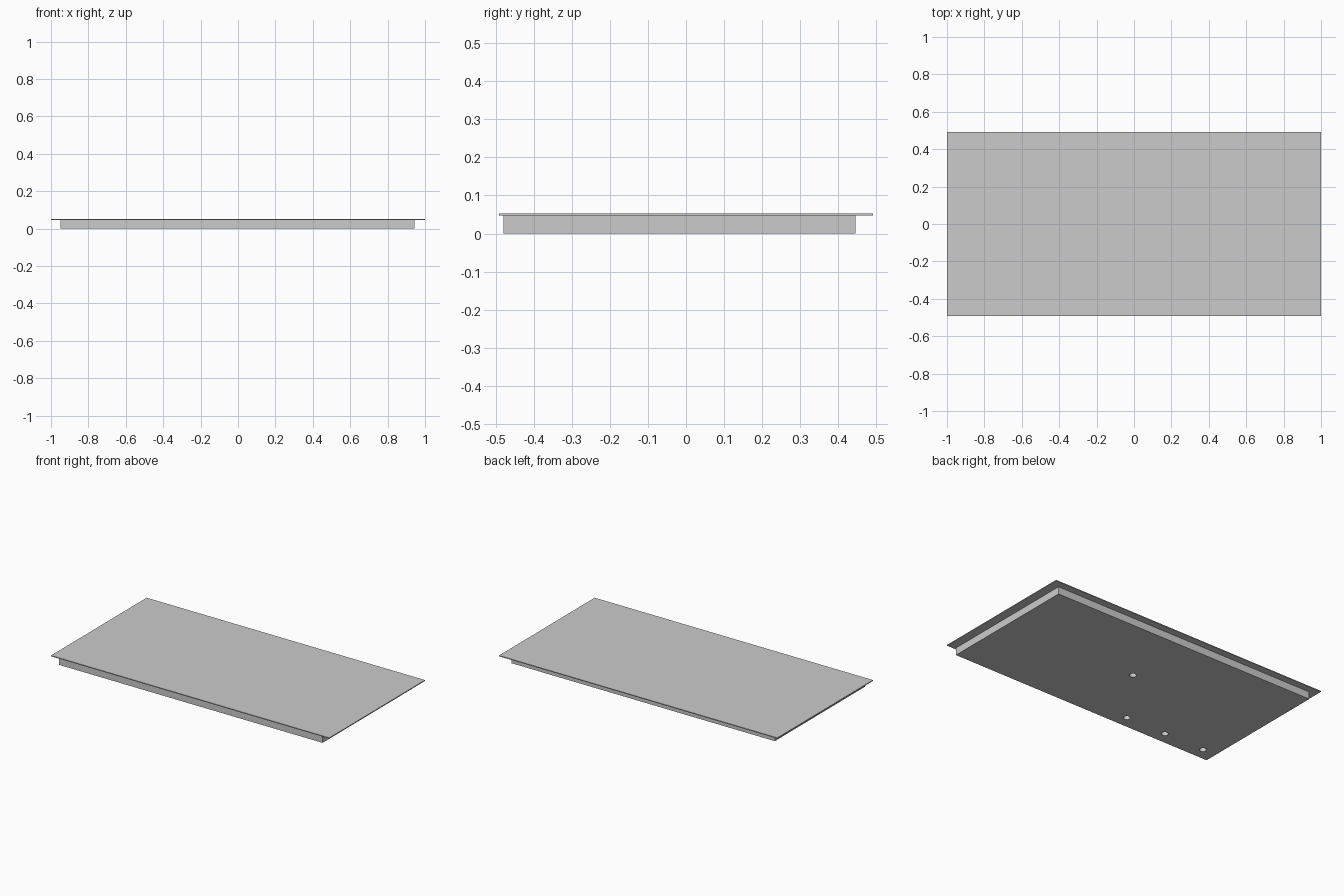
import bpy

if "Cube" in bpy.data.objects:
    bpy.data.objects.remove(bpy.data.objects["Cube"])


def box(name, x0, x1, y0, y1, z0, z1):
    bpy.ops.mesh.primitive_cube_add(size=1, location=((x0 + x1) / 2, (y0 + y1) / 2, (z0 + z1) / 2))
    ob = bpy.context.object
    ob.name = name
    ob.scale = (x1 - x0, y1 - y0, z1 - z0)
    bpy.ops.object.transform_apply(location=False, rotation=False, scale=True)
    return ob


SEAM = 0.047  # height where the thin sheet rests on the body

# Thick board with a slightly larger thin sheet on top
board = box("board_body", -0.95, 0.943, -0.479, 0.445, 0, SEAM)
sheet = box("top_sheet", -1, 1, -0.491, 0.491, SEAM, 0.0525)

# Round holes drilled from the underside up to the sheet
for x, y in [(-0.856, -0.4), (-0.569, -0.4), (-0.281, -0.4), (0.008, 0)]:
    bpy.ops.mesh.primitive_cylinder_add(vertices=32, radius=0.02, depth=0.2, location=(x, y, 0))
    cutter = bpy.context.object
    cutter.name = "hole_cutter"
    mod = board.modifiers.new("hole", "BOOLEAN")
    mod.operation = "DIFFERENCE"
    mod.solver = "EXACT"
    mod.object = cutter
    bpy.context.view_layer.objects.active = board
    bpy.ops.object.modifier_apply(modifier=mod.name)
    bpy.data.objects.remove(cutter)
